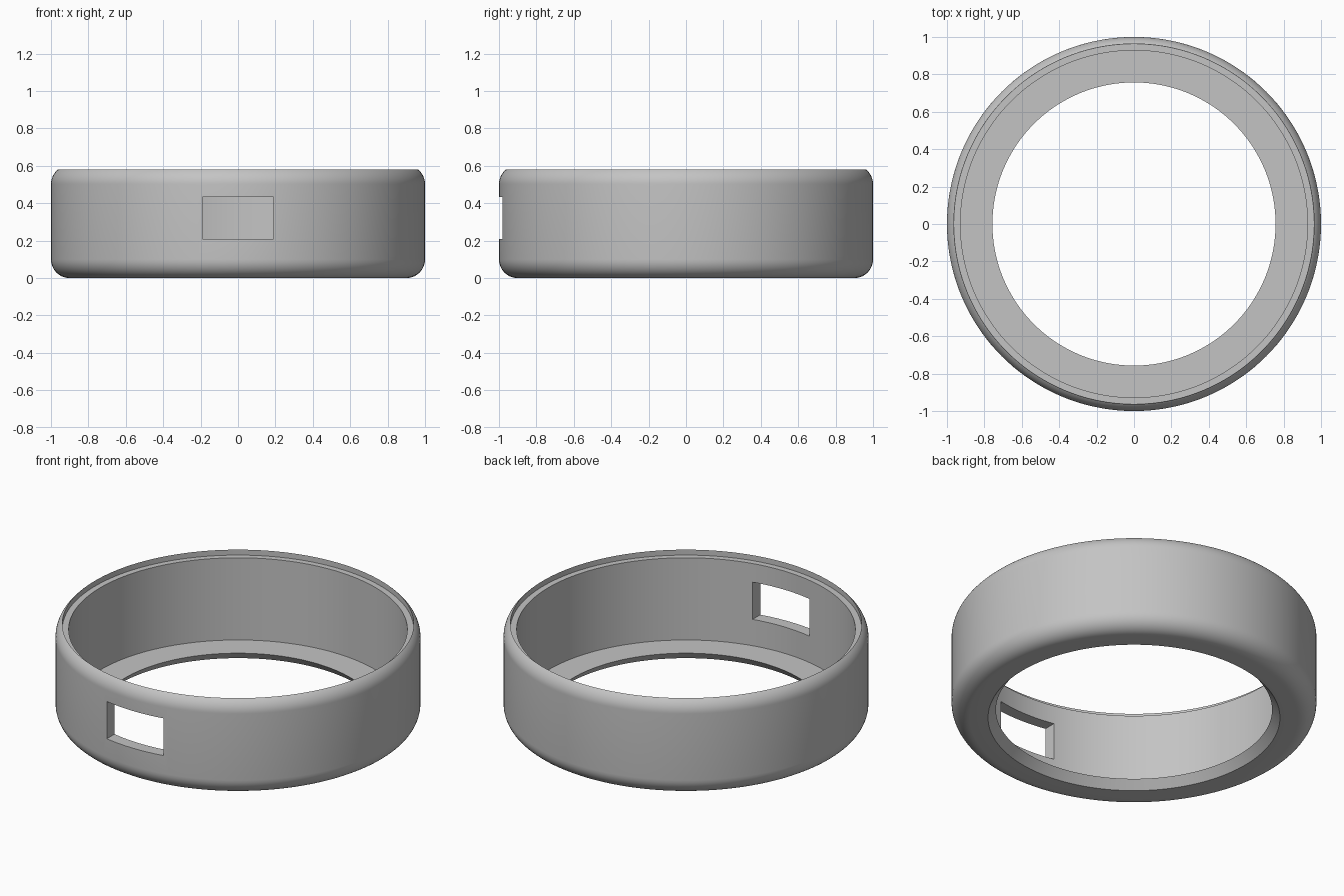
import bpy, bmesh
from math import cos, sin, pi, radians, asin

cube = bpy.data.objects.get("Cube")
if cube:
    bpy.data.objects.remove(cube, do_unlink=True)

SEGMENTS = 144
HEIGHT = 0.58
FILLET = 0.1
RIM = 0.963          # radius of the sharp top edge
WALL = 0.928         # radius of the inner wall
FLOOR = 0.05         # thickness of the bottom lip

grey = bpy.data.materials.new("plain_grey")
grey.use_nodes = True
grey.diffuse_color = (0.55, 0.55, 0.55, 1)
grey.node_tree.nodes["Principled BSDF"].inputs["Base Color"].default_value = (0.55, 0.55, 0.55, 1)


def arc(r, z, start, end, steps=10):
    """Points of a fillet around centre (r, z)."""
    angles = [start + (end - start) * i / steps for i in range(steps + 1)]
    return [(r + FILLET * cos(a), z + FILLET * sin(a)) for a in angles]


def lathe(name, profile):
    """Spin a closed (radius, height) profile around z."""
    bm = bmesh.new()
    rings = []
    for i in range(SEGMENTS):
        a = 2 * pi * i / SEGMENTS
        rings.append([bm.verts.new((r * cos(a), r * sin(a), z)) for r, z in profile])
    n = len(profile)
    for i, ring in enumerate(rings):
        nxt = rings[(i + 1) % SEGMENTS]
        for j in range(n):
            k = (j + 1) % n
            bm.faces.new((ring[j], nxt[j], nxt[k], ring[k]))
    bmesh.ops.recalc_face_normals(bm, faces=bm.faces)
    mesh = bpy.data.meshes.new(name)
    bm.to_mesh(mesh)
    bm.free()
    mesh.materials.append(grey)
    obj = bpy.data.objects.new(name, mesh)
    bpy.context.collection.objects.link(obj)
    return obj


# Ring body: filleted outside, stepped rim, thin lip with a chamfered hole
centre = 1 - FILLET
top_angle = pi / 2 - asin((RIM - centre) / FILLET)
profile = [(0.80, 0)]
profile += arc(centre, FILLET, -pi / 2, 0)
profile += arc(centre, HEIGHT - FILLET * sin(top_angle), 0, top_angle)
profile += [(RIM, 0.547), (WALL, 0.547), (WALL, FLOOR), (0.757, FLOOR)]
ring = lathe("ring_body", profile)

# Rectangular window through the front wall
bpy.ops.mesh.primitive_cube_add(size=1, location=(0, -0.95, 0.322))
cutter = bpy.context.object
cutter.name = "window_cutter"
cutter.scale = (0.38, 0.4, 0.225)
cutter.hide_render = True

bpy.ops.object.select_all(action='DESELECT')
ring.select_set(True)
bpy.context.view_layer.objects.active = ring
cut = ring.modifiers.new("window", 'BOOLEAN')
cut.operation = 'DIFFERENCE'
cut.solver = 'EXACT'
cut.object = cutter
bpy.ops.object.modifier_apply(modifier=cut.name)
bpy.data.objects.remove(cutter, do_unlink=True)

bpy.ops.object.shade_smooth_by_angle(angle=radians(25))
